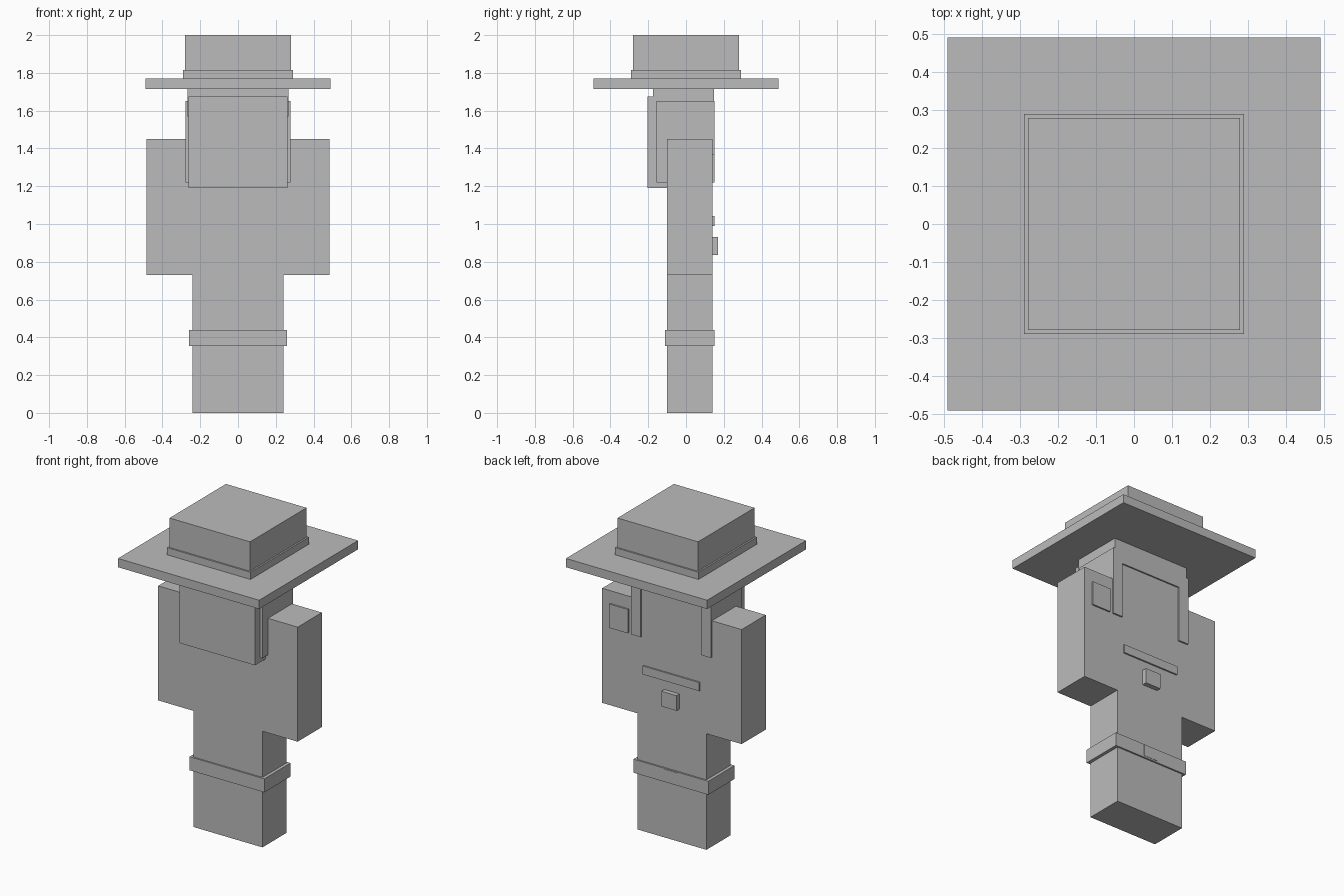
import bpy
import bmesh
from mathutils import Vector

default_cube = bpy.data.objects.get("Cube")
if default_cube:
    bpy.data.objects.remove(default_cube, do_unlink=True)

# One plain grey for every part
grey = bpy.data.materials.new("plain_grey")
grey.use_nodes = True
grey.diffuse_color = (0.5, 0.5, 0.5, 1)
grey.node_tree.nodes["Principled BSDF"].inputs["Base Color"].default_value = grey.diffuse_color


def finish(name, bm):
    """Turn a bmesh into a flat-shaded object in the scene."""
    bmesh.ops.recalc_face_normals(bm, faces=bm.faces)
    mesh = bpy.data.meshes.new(name)
    bm.to_mesh(mesh)
    bm.free()
    mesh.materials.append(grey)
    obj = bpy.data.objects.new(name, mesh)
    bpy.context.collection.objects.link(obj)
    return obj


def box(name, x, y, z):
    """Box between the (low, high) limits on each axis."""
    low, high = (Vector(corner) for corner in zip(x, y, z))
    bm = bmesh.new()
    bmesh.ops.create_cube(bm, size=1)
    bmesh.ops.scale(bm, vec=high - low, verts=bm.verts)
    bmesh.ops.translate(bm, vec=(low + high) / 2, verts=bm.verts)
    return finish(name, bm)


def both(half):
    return (-half, half)


BACK, FRONT = 0.14, -0.10

# Body: mirrored outline of legs, wide torso with arms, and head
half_outline = [(0.24, 0), (0.24, 0.73), (0.485, 0.73),
                (0.485, 1.45), (0.24, 1.45), (0.24, 1.72)]
outline = half_outline + [(-x, z) for x, z in reversed(half_outline)]
bm = bmesh.new()
face = bm.faces.new([bm.verts.new((x, FRONT, z)) for x, z in outline])
extruded = bmesh.ops.extrude_face_region(bm, geom=[face], use_keep_orig=True)
moved = [v for v in extruded["geom"] if isinstance(v, bmesh.types.BMVert)]
bmesh.ops.translate(bm, vec=(0, BACK - FRONT, 0), verts=moved)
finish("body", bm)

# Square hat
box("hat_brim", both(0.491), both(0.491), (1.715, 1.77))
box("hat_band", both(0.29), both(0.29), (1.77, 1.815))
box("hat_crown", both(0.28), both(0.28), (1.815, 2.0))

# Head block under the hat, with a side panel on each side
box("head_block", both(0.267), (-0.175, 0.149), (1.57, 1.715))
for side, x in (("left", (0.21, 0.278)), ("right", (-0.278, -0.21))):
    box(side + "_side_panel", x, (-0.155, 0.15), (1.22, 1.65))

# Large block on the front
box("front_block", both(0.262), (-0.205, FRONT), (1.19, 1.675))

# Raised details on the back
box("badge", (0.30, 0.43), (BACK, 0.15), (1.22, 1.37))
box("raised_bar", both(0.197), (BACK, 0.15), (0.99, 1.043))
box("raised_knob", both(0.053), (BACK, 0.17), (0.835, 0.93))

# Belt and its buckle
box("belt", both(0.26), (-0.11, 0.15), (0.355, 0.44))
box("buckle", both(0.05), (BACK, 0.152), (0.365, 0.435))
